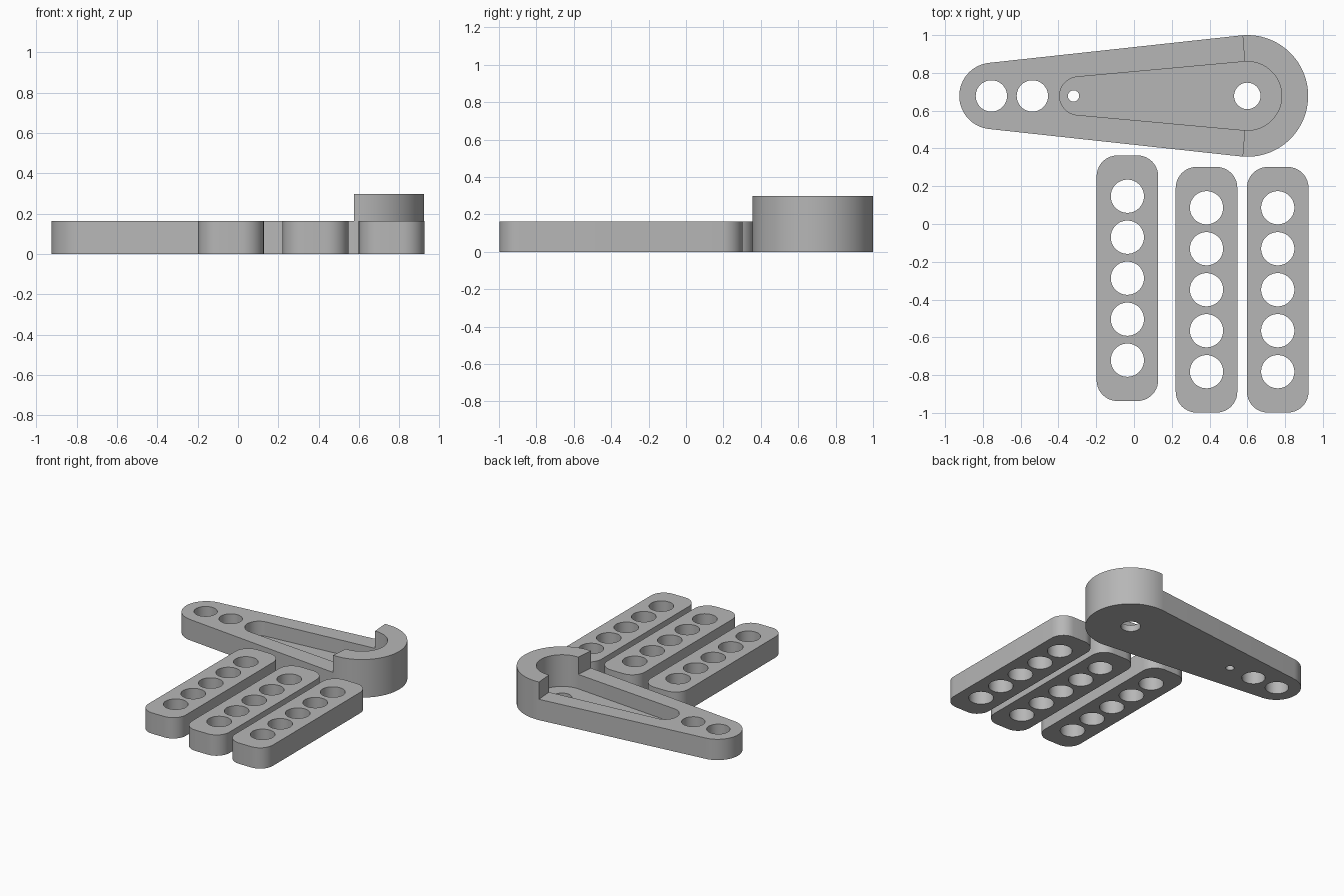
import bpy, bmesh, math
from math import pi, sin, cos, radians

if "Cube" in bpy.data.objects:
    bpy.data.objects.remove(bpy.data.objects["Cube"])

grey = bpy.data.materials.new("plain grey")
grey.diffuse_color = (0.47, 0.47, 0.47, 1)
grey.use_nodes = True
grey.node_tree.nodes["Principled BSDF"].inputs["Base Color"].default_value = grey.diffuse_color


def arc(x, y, r, a0, a1, n):
    return [(x + r * cos(a0 + (a1 - a0) * i / n), y + r * sin(a0 + (a1 - a0) * i / n))
            for i in range(n + 1)]


def circle(x, y, r, n=48):
    return arc(x, y, r, 0, 2 * pi, n)[:-1]


def teardrop(xl, rl, xr, rr, y):
    """Two circles joined by their outer tangents."""
    t = pi / 2 + math.asin((rr - rl) / (xr - xl))
    return arc(xr, y, rr, -t, t, 48) + arc(xl, y, rl, t, 2 * pi - t, 32)


def rounded_rect(x0, x1, y0, y1, r):
    pts = []
    for i, (x, y) in enumerate([(x1 - r, y1 - r), (x0 + r, y1 - r),
                                (x0 + r, y0 + r), (x1 - r, y0 + r)]):
        pts += arc(x, y, r, i * pi / 2, (i + 1) * pi / 2, 10)
    return pts


def prism(name, pts, z0, z1):
    bm = bmesh.new()
    lo = [bm.verts.new((x, y, z0)) for x, y in pts]
    hi = [bm.verts.new((x, y, z1)) for x, y in pts]
    bm.faces.new(lo[::-1])
    bm.faces.new(hi)
    n = len(pts)
    for i in range(n):
        j = (i + 1) % n
        bm.faces.new((lo[i], lo[j], hi[j], hi[i]))
    me = bpy.data.meshes.new(name)
    bm.to_mesh(me)
    bm.free()
    me.materials.append(grey)
    ob = bpy.data.objects.new(name, me)
    bpy.context.collection.objects.link(ob)
    return ob


def carve(ob, cutters):
    """Subtract the cutters, then remove them and smooth the round walls."""
    for c in cutters:
        m = ob.modifiers.new("cut", 'BOOLEAN')
        m.operation, m.solver, m.object = 'DIFFERENCE', 'EXACT', c
    bpy.context.view_layer.update()
    bpy.ops.object.select_all(action='DESELECT')
    bpy.context.view_layer.objects.active = ob
    ob.select_set(True)
    for m in list(ob.modifiers):
        bpy.ops.object.modifier_apply(modifier=m.name)
    for c in cutters:
        bpy.data.objects.remove(c)
    bpy.ops.object.shade_smooth_by_angle(angle=radians(30))


def hole(x, y, r):
    return prism("hole_cutter", circle(x, y, r), -0.1, 0.5)


THICK, RIM, FLOOR = 0.163, 0.298, 0.05
CX, CY = 0.6, 0.678

# Tapered arm: the raised collar remains where the wedge does not cut
arm = prism("tapered_arm", teardrop(-0.749, 0.176, CX, 0.322, CY), 0, RIM)
a = radians(94.5)
wedge = [(CX, CY), (CX + 0.6 * cos(a), CY + 0.6 * sin(a)), (-1.2, CY + 0.6),
         (-1.2, CY - 0.6), (CX + 0.6 * cos(a), CY - 0.6 * sin(a))]
carve(arm, [
    prism("wedge_cutter", wedge, THICK, 0.5),
    prism("pocket_cutter", teardrop(-0.293, 0.101, CX, 0.182, CY), FLOOR, 0.5),
    hole(-0.755, CY, 0.083), hole(-0.538, CY, 0.083),
    hole(-0.32, CY, 0.03), hole(CX, CY, 0.07)])

# Three straight bars with five holes each
for name, x, y in [("left_bar", -0.035, -0.287), ("middle_bar", 0.384, -0.348),
                   ("right_bar", 0.761, -0.348)]:
    bar = prism(name, rounded_rect(x - 0.163, x + 0.163, y - 0.65, y + 0.65, 0.11), 0, THICK)
    carve(bar, [hole(x, y + 0.217 * k, 0.088) for k in range(-2, 3)])
